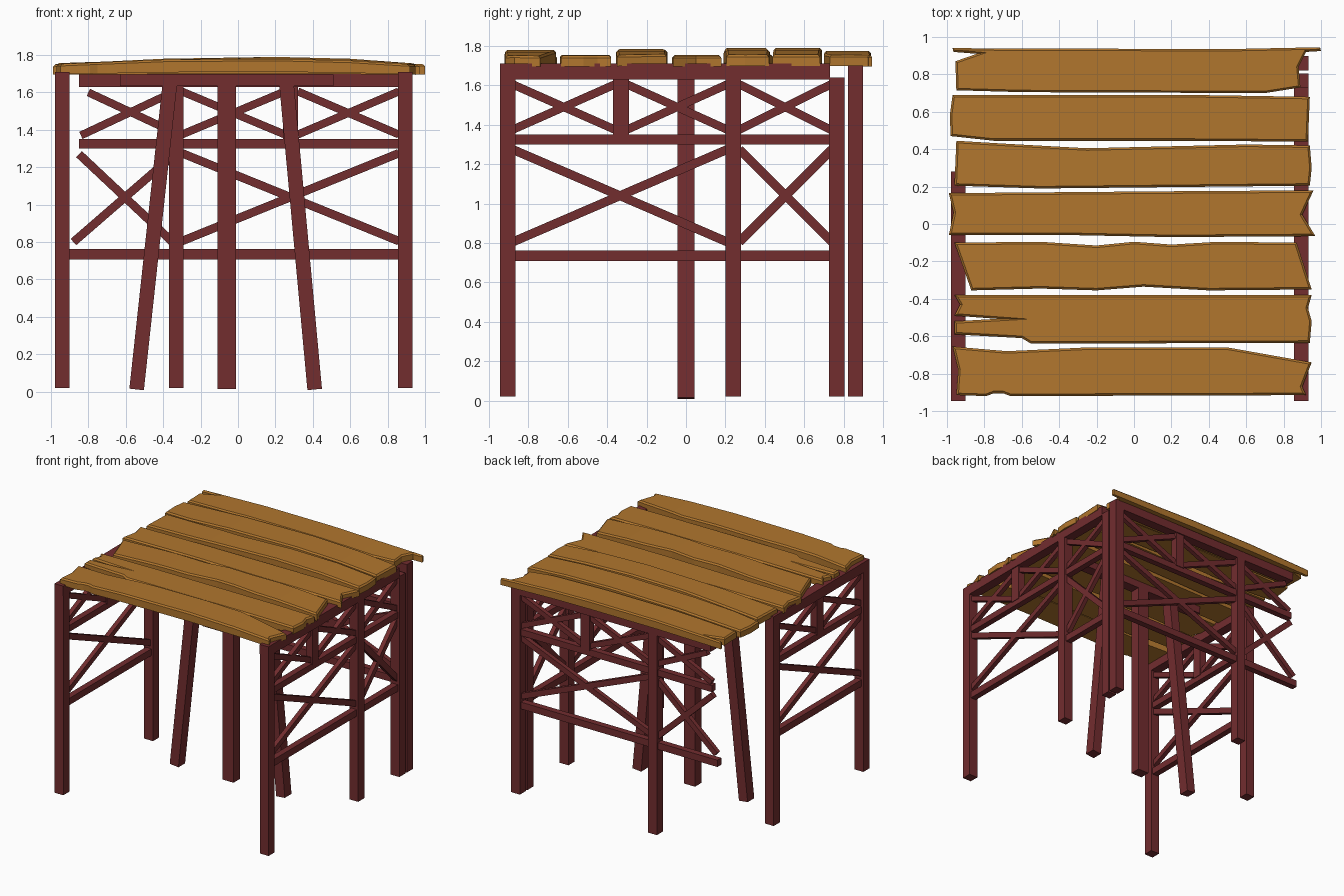
import bpy, bmesh
from mathutils import Vector, Matrix


def mat(name, col):
    m = bpy.data.materials.new(name)
    m.diffuse_color = (*col, 1)
    return m


RED = mat("red_brown_timber", (0.17, 0.026, 0.028))
WOOD = mat("golden_plank", (0.44, 0.182, 0.027))


def finish(bm, name, m):
    bmesh.ops.recalc_face_normals(bm, faces=bm.faces)
    me = bpy.data.meshes.new(name)
    bm.to_mesh(me)
    bm.free()
    me.materials.append(m)
    ob = bpy.data.objects.new(name, me)
    bpy.context.collection.objects.link(ob)
    return ob


def beam(name, p, q, w, d, normal):
    """Square timber from p to q: w across, d along the normal."""
    p, q, n = Vector(p), Vector(q), Vector(normal)
    u = (q - p).normalized()
    v = n.cross(u)
    rot = Matrix((u * (q - p).length, v * w, n * d)).transposed().to_4x4()
    bm = bmesh.new()
    bmesh.ops.create_cube(bm, size=1, matrix=Matrix.Translation((p + q) / 2) @ rot)
    return finish(bm, name, RED)


def truss(side, at, normal, posts, stubs, rails, bays, low_bays):
    """One trestle wall; at(s, z) maps wall coordinates to space."""
    def b(part, s0, z0, s1, z1, w, d):
        beam(side + part, at(s0, z0), at(s1, z1), w, d, normal)
    for s, top in posts:
        b("_post", s, 0.02, s, top, 0.078, 0.078)
    for s in stubs:
        b("_short_post", s, 1.34, s, 1.64, 0.08, 0.06)
    for s0, s1, z, w, d in rails:
        b("_rail", s0, z, s1, z, w, d)
    for s0, s1 in bays:
        b("_upper_brace", s0, 1.375, s1, 1.605, 0.042, 0.036)
        b("_upper_brace", s0, 1.605, s1, 1.375, 0.042, 0.036)
    for s0, s1 in low_bays:
        b("_lower_brace", s0, 0.805, s1, 1.275, 0.045, 0.036)
        b("_lower_brace", s0, 1.275, s1, 0.805, 0.045, 0.036)


# Right wall
truss("right", lambda s, z: (0.895, s, z), (1, 0, 0),
      [(-0.905, 1.64), (0.24, 1.64), (0.765, 1.64)], [-0.33],
      [(-0.945, 0.73, 1.67, 0.08, 0.078), (-0.88, 0.74, 1.325, 0.052, 0.05),
       (-0.88, 0.74, 0.735, 0.055, 0.05)],
      [(-0.88, -0.36), (-0.30, 0.21), (0.27, 0.735)],
      [(-0.88, 0.21), (0.27, 0.74)])
# Left wall, only the front bay
truss("left", lambda s, z: (-0.94, s, z), (1, 0, 0),
      [(-0.905, 1.64), (0.24, 1.64)], [-0.33],
      [(-0.945, 0.28, 1.67, 0.08, 0.078), (-0.88, 0.21, 1.325, 0.052, 0.05),
       (-0.88, 0.21, 0.735, 0.055, 0.05)],
      [(-0.88, -0.36), (-0.30, 0.21)], [(-0.88, 0.21)])
# Back wall, left end hangs free without a corner post
truss("back", lambda s, z: (s, 0.86, z), (0, 1, 0),
      [(0.895, 1.70), (-0.33, 1.64)], [0.28],
      [(-0.85, 0.90, 1.665, 0.07, 0.078), (-0.85, 0.87, 1.325, 0.052, 0.05),
       (-0.90, 0.87, 0.735, 0.055, 0.05)],
      [(-0.30, 0.25), (0.32, 0.86)], [(-0.30, 0.86)])
# Loose braces of the back wall's free bay
for x0, z0, z1, w in ((-0.80, 1.60, 1.39, 0.042), (-0.84, 1.37, 1.60, 0.042),
                      (-0.85, 1.27, 0.80, 0.045), (-0.88, 0.80, 1.26, 0.045)):
    beam("back_loose_brace", (x0, 0.86, z0), (-0.35, 0.86, z1), w, 0.036, (0, 1, 0))

# Centre support: post, two splayed legs and cap beam
beam("centre_post", (-0.06, 0, 0.015), (-0.06, 0, 1.64), 0.10, 0.085, (0, 1, 0))
beam("splayed_leg_left", (-0.542, 0, 0.012), (-0.365, 0, 1.64), 0.078, 0.085, (0, 1, 0))
beam("splayed_leg_right", (0.41, 0, 0.012), (0.26, 0, 1.64), 0.078, 0.085, (0, 1, 0))
beam("centre_cap", (-0.63, 0, 1.665), (0.51, 0, 1.665), 0.06, 0.085, (0, 1, 0))


KNOTS = (-1.01, -0.4, 0.2, 0.6, 1.01)


def plank(outline, lift, thick=0.055, base=1.695):
    """Worn board from its plan outline, bowed upward by the lift at each knot."""
    bm = bmesh.new()
    f = bm.faces.new([bm.verts.new((x, y, base)) for x, y in outline])
    ext = bmesh.ops.extrude_face_region(bm, geom=[f], use_keep_orig=True)["geom"]
    top = [g for g in ext if isinstance(g, bmesh.types.BMVert)]
    bmesh.ops.translate(bm, verts=top, vec=(0, 0, thick))
    edges = [e for e in bm.edges if all(v in top for v in e.verts)]
    bmesh.ops.recalc_face_normals(bm, faces=bm.faces)
    bmesh.ops.bevel(bm, geom=edges, offset=0.011, segments=1, affect='EDGES',
                    clamp_overlap=True)
    for x in KNOTS[1:-1]:
        bmesh.ops.bisect_plane(bm, geom=bm.verts[:] + bm.edges[:] + bm.faces[:],
                               plane_co=(x, 0, 0), plane_no=(1, 0, 0))
    for v in bm.verts:
        for i in range(4):
            if KNOTS[i] <= v.co.x <= KNOTS[i + 1]:
                t = (v.co.x - KNOTS[i]) / (KNOTS[i + 1] - KNOTS[i])
                h = lift[i] * (1 - t) + lift[i + 1] * t
                v.co.z += h * (1 if v.co.z > base + 0.01 else 0.5)
                break
    bmesh.ops.triangulate(bm, faces=[g for g in bm.faces if len(g.verts) > 4])
    finish(bm, "deck_plank", WOOD)


# Deck planks, front to back
plank([(-0.95, -0.915), (-0.79, -0.92), (-0.75, -0.905), (-0.70, -0.905), (-0.66, -0.92),
       (0.92, -0.915), (0.90, -0.87), (0.95, -0.74), (0.50, -0.66), (-0.25, -0.66),
       (-0.68, -0.68), (-0.97, -0.655), (-0.94, -0.78)], (0, 0.025, 0.03, 0.02, -0.005))
plank([(-0.96, -0.59), (-0.60, -0.61), (-0.55, -0.64), (0.94, -0.635), (0.95, -0.52),
       (0.93, -0.45), (0.95, -0.38), (-0.96, -0.38), (-0.93, -0.43), (-0.96, -0.49),
       (-0.73, -0.507), (-0.96, -0.52)], (0.0, 0.005, 0.005, 0.005, 0))
plank([(-0.87, -0.355), (-0.50, -0.345), (-0.20, -0.355), (0.05, -0.335), (0.40, -0.355),
       (0.95, -0.35), (0.87, -0.10), (0.45, -0.095), (0.20, -0.11), (0.0, -0.095),
       (-0.20, -0.115), (-0.50, -0.095), (-0.96, -0.10)], (0, 0.02, 0.035, 0.025, 0))
plank([(-0.99, -0.06), (-0.30, -0.06), (0.20, -0.07), (0.97, -0.065), (0.90, 0.05),
       (0.96, 0.18), (0.20, 0.175), (-0.99, 0.165), (-0.965, 0.06)],
      (0, 0.005, 0.005, 0.005, 0), 0.053)
plank([(-0.96, 0.205), (-0.50, 0.19), (0.94, 0.205), (0.95, 0.30), (0.94, 0.42),
       (0.60, 0.425), (-0.25, 0.405), (-0.70, 0.43), (-0.95, 0.445)],
      (0, 0.025, 0.04, 0.03, 0))
plank([(-0.98, 0.47), (-0.75, 0.445), (0.30, 0.445), (0.93, 0.44), (0.94, 0.68),
       (0.30, 0.69), (-0.97, 0.69), (-0.985, 0.58)], (0, 0.03, 0.04, 0.03, 0))
plank([(-0.95, 0.715), (-0.60, 0.705), (0.70, 0.70), (0.89, 0.73), (0.88, 0.84),
       (0.92, 0.92), (1.0, 0.925), (0.995, 0.945), (0.50, 0.935), (-0.97, 0.94),
       (-0.965, 0.92), (-0.84, 0.91), (-0.955, 0.87)], (0.005, 0.025, 0.025, 0.015, 0))
